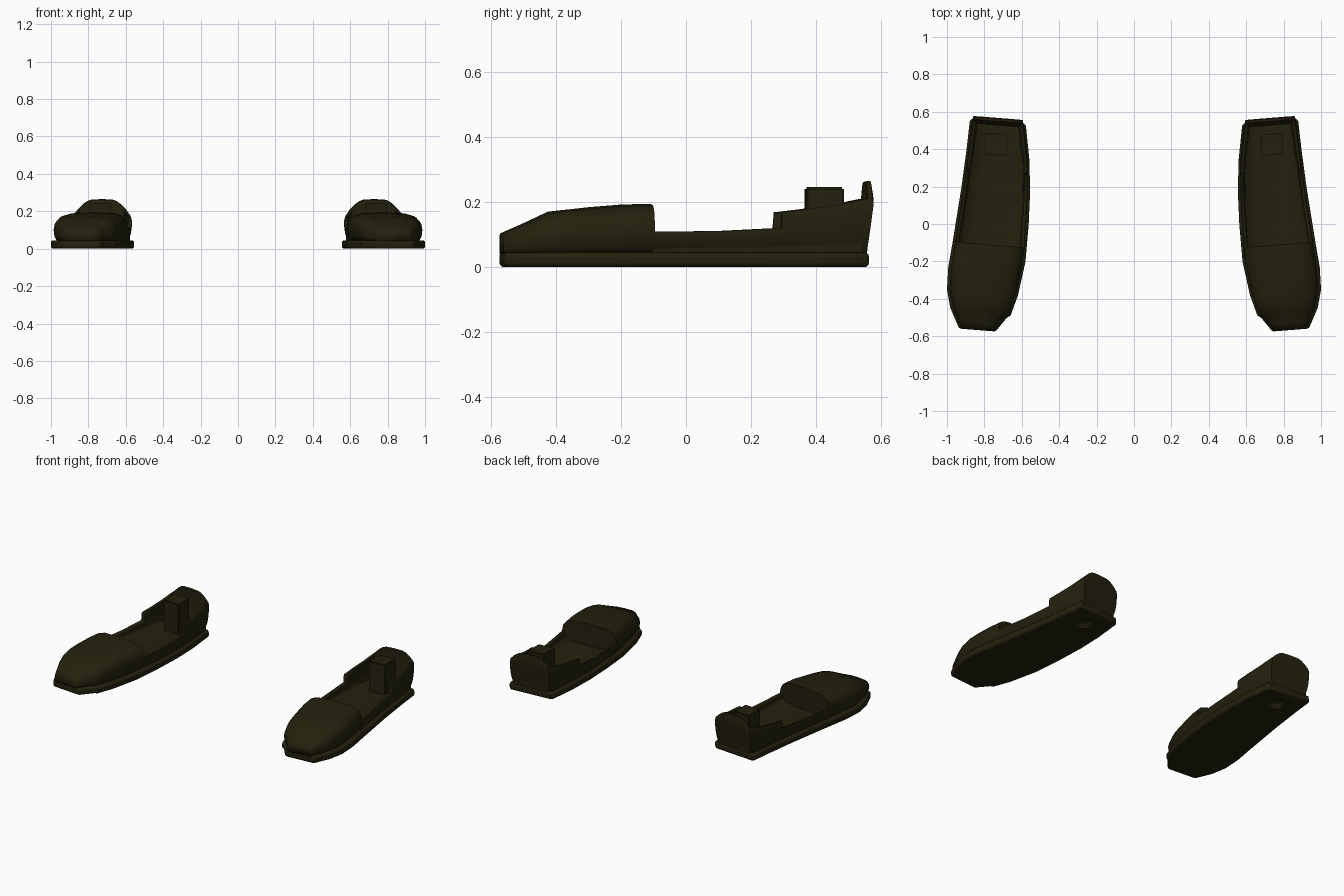
import bpy, bmesh, math
from mathutils import Vector

if "Cube" in bpy.data.objects:
    bpy.data.objects.remove(bpy.data.objects["Cube"])

olive = bpy.data.materials.new("dark_olive")
olive.diffuse_color = (0.017, 0.015, 0.004, 1)
olive.use_nodes = True
olive.node_tree.nodes["Principled BSDF"].inputs["Base Color"].default_value = olive.diffuse_color

# Outline of one shoe: x of inner and outer edge along its length v
INNER = [(-.574, .74), (-.496, .68), (-.483, .66), (-.37, .62), (-.186, .58),
         (.015, .563), (.195, .555), (.365, .56), (.56, .58)]
OUTER = [(-.574, .935), (-.468, .982), (-.37, 1.0), (-.25, .993), (-.128, .972),
         (.186, .922), (.39, .895), (.56, .875)]


def lerp(table, t):
    if t <= table[0][0]:
        return table[0][1]
    for (a, p), (b, q) in zip(table, table[1:]):
        if t <= b:
            return p + (q - p) * (t - a) / (b - a)
    return table[-1][1]


def place(x, v, z):
    # the foot is turned slightly, so cross lines are slanted
    return Vector((x, v + .08 * (x - .75), z))


def finish(name, bm, angle=40, mirror=True):
    bmesh.ops.recalc_face_normals(bm, faces=bm.faces)
    me = bpy.data.meshes.new(name)
    bm.to_mesh(me)
    bm.free()
    ob = bpy.data.objects.new(name, me)
    bpy.context.collection.objects.link(ob)
    me.materials.append(olive)
    bpy.ops.object.select_all(action='DESELECT')
    ob.select_set(True)
    bpy.context.view_layer.objects.active = ob
    bpy.ops.object.shade_smooth_by_angle(angle=math.radians(angle))
    if mirror:
        add_mirror(ob)
    return ob


def add_mirror(ob):
    m = ob.modifiers.new("other_foot", 'MIRROR')
    m.use_mirror_merge = False


def loft(name, rings, angle=40):
    bm = bmesh.new()
    rows = [[bm.verts.new(p) for p in r] for r in rings]
    n = len(rows[0])
    for a, b in zip(rows, rows[1:]):
        for i in range(n):
            j = (i + 1) % n
            bm.faces.new((a[i], a[j], b[j], b[i]))
    bm.faces.new(rows[0])
    bm.faces.new(rows[-1][::-1])
    return finish(name, bm, angle)


# Sole: flat slab following the outline, with rounded rims
pts = [place(x, v, 0) for v, x in INNER[:-1]] + [place(.578, .54, 0), place(.592, .553, 0)]
pts += [place(.866, .553, 0), place(.878, .54, 0)] + [place(x, v, 0) for v, x in OUTER[:-1][::-1]]
bm = bmesh.new()
base = bm.faces.new([bm.verts.new(p) for p in pts])
top = bmesh.ops.extrude_face_region(bm, geom=[base])
bmesh.ops.translate(bm, vec=(0, 0, .045),
                    verts=[g for g in top['geom'] if isinstance(g, bmesh.types.BMVert)])
sole = finish("sole", bm, mirror=False)

# Small round recess under the heel
bm = bmesh.new()
bmesh.ops.create_cone(bm, cap_ends=True, segments=12, radius1=.045, radius2=.045, depth=.05)
bmesh.ops.translate(bm, vec=(.735, .42, 0), verts=bm.verts)
cutter = finish("heel_recess_cutter", bm, mirror=False)
cutter.hide_render = True
cutter.hide_set(True)
cut = sole.modifiers.new("recess", 'BOOLEAN')
cut.operation, cut.object, cut.solver = 'DIFFERENCE', cutter, 'EXACT'
bev = sole.modifiers.new("rim", 'BEVEL')
bev.width, bev.segments, bev.limit_method = .014, 3, 'ANGLE'
bev.angle_limit = math.radians(50)
add_mirror(sole)

# Toe cap: domed, ending in an upright slanted face
HEIGHT = [(-.574, .105), (-.5, .137), (-.43, .17), (-.3, .184), (-.2, .192), (-.112, .194)]
HALF = [(.05, 0), (.012, .2), (0, .45), (.02, .7), (.08, .88), (.2, .97)]
SECTION = HALF + [(.5, 1)] + [(1 - u, w) for u, w in HALF[::-1]]
rings = []
for v in [-.574, -.535, -.496, -.483, -.43, -.37, -.3, -.2, -.112]:
    a, b, t = lerp(INNER, v) + .012, lerp(OUTER, v) - .014, lerp(HEIGHT, v)
    rings.append([place(a + u * (b - a), v, .04 + w * (t - .04)) for u, w in SECTION])
loft("toe_cap", rings, 75)

# Foot bed: shallow bowl between the walls
BOWL = [(.06, .04), (.06, .098), (.09, .078), (.15, .062), (.27, .053)]
BED = BOWL + [(.5, .05)] + [(1 - u, z) for u, z in BOWL[::-1]]
rings = []
for v in [-.114, 0, .1, .2, .35, .535]:
    a, b = lerp(INNER, v), lerp(OUTER, v)
    rings.append([place(a + u * (b - a), v, z) for u, z in BED])
loft("foot_bed", rings, 60)

# Side walls and heel back: one U-shaped shell with a step up at the heel
INSET = [(.04, .03), (.08, .015), (.12, .01), (.16, .01), (.2, .012), (.235, .022), (.265, .035)]
LOW = [(-.118, .11), (.1, .111), (.28, .12)]
HIGH = [(.284, .169), (.36, .178), (.45, .19), (.535, .208)]
BACK = [(.02, .213), (.09, .238), (.17, .256), (.26, .264), (.5, .266)]
sides = LOW + HIGH
path = [(0, v, h, 1, 0) for v, h in sides]
path += [(u, .549, h, 0, 1) for u, h in BACK]
path += [(1 - u, .549, h, 0, 1) for u, h in BACK[-2::-1]]
path += [(1, v, h, -1, 0) for v, h in sides[::-1]]
N, THICK = 8, .02
rings = []
for u, v, h, dx, back in path:
    outer, inner = [], []
    for i in range(N + 1):
        z = .04 + (h - .04) * i / N
        ins = lerp(INSET, z)
        a, b = lerp(INNER, v) + ins, lerp(OUTER, v) - ins
        x = a + u * (b - a)
        vv = v + back * .02 * min(1, max(0, (z - .05) / .15))
        t = THICK * (1 if i < N else .75)
        if i == N:
            x += dx * .004
            vv -= back * .004
        outer.append(place(x, vv, z if i < N else z - .001))
        inner.append(place(x + dx * t, vv - back * t, z - (.004 if i == N else 0)))
    rings.append(outer + inner[::-1])
loft("heel_wall", rings, 60)

# Upright post standing on the foot bed
bm = bmesh.new()
bmesh.ops.create_cube(bm, size=1)
for vert in bm.verts:
    c = vert.co
    vert.co = place(.738 + c.x * .116, .426 + c.y * .114, .145 + c.z * .2)
bmesh.ops.bevel(bm, geom=bm.edges[:], offset=.006, segments=2, affect='EDGES')
finish("heel_post", bm)
